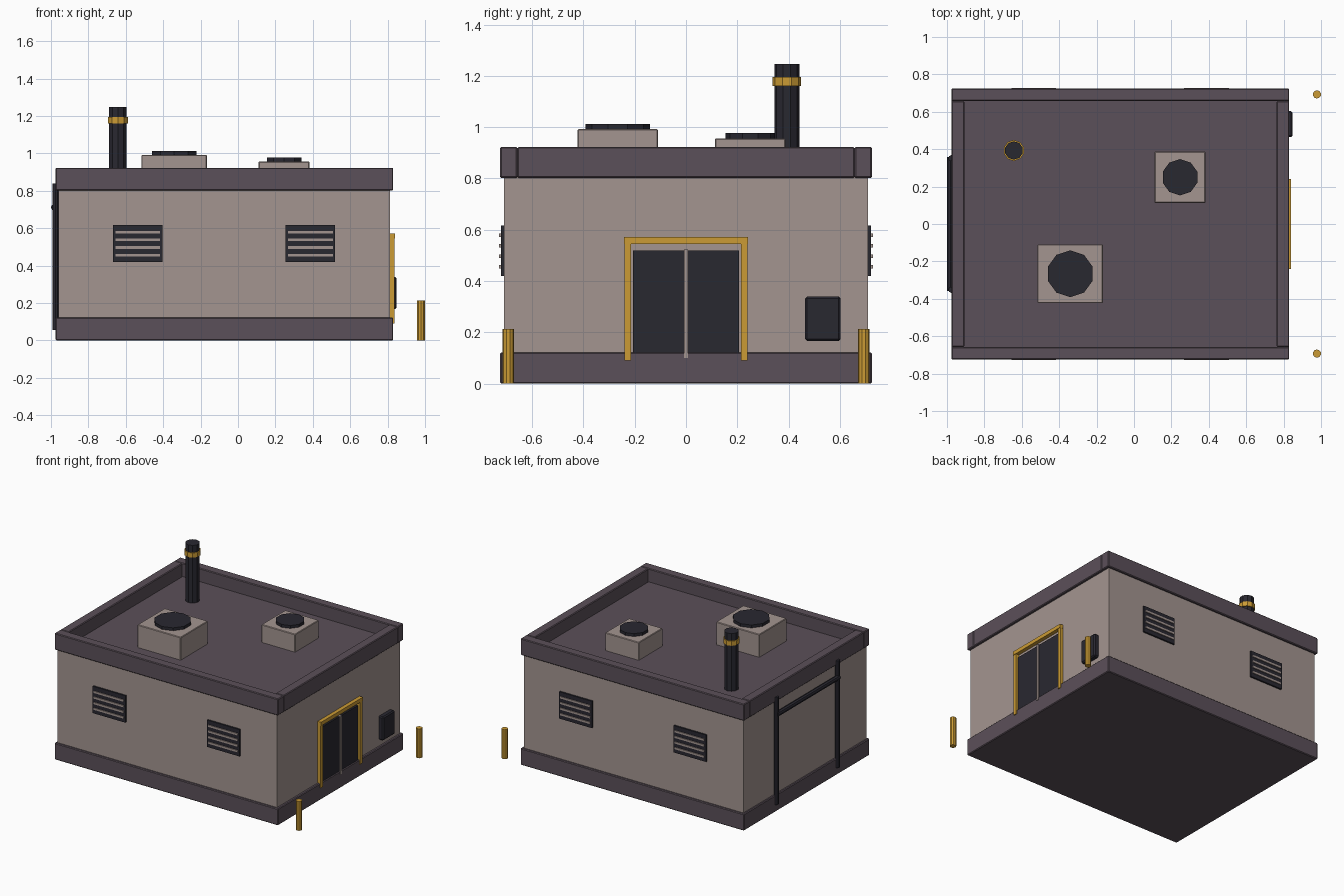
import bpy
from math import pi

if "Cube" in bpy.data.objects:
    bpy.data.objects.remove(bpy.data.objects["Cube"])


def material(name, color):
    m = bpy.data.materials.new(name)
    m.diffuse_color = (*color, 1)
    m.use_nodes = True
    m.node_tree.nodes["Principled BSDF"].inputs["Base Color"].default_value = m.diffuse_color
    return m


WALL = material("plaster", (0.37, 0.30, 0.28))
TRIM = material("trim", (0.105, 0.08, 0.10))
DARK = material("dark_metal", (0.022, 0.021, 0.03))
YELLOW = material("safety_yellow", (0.60, 0.33, 0.035))


def box(name, x, y, z, mat, bevel=0.0):
    """Box from (min, max) ranges on each axis."""
    bpy.ops.mesh.primitive_cube_add(size=1, location=[sum(r) / 2 for r in (x, y, z)])
    o = bpy.context.object
    o.name = name
    o.scale = [r[1] - r[0] for r in (x, y, z)]
    bpy.ops.object.transform_apply(location=False, rotation=False, scale=True)
    o.data.materials.append(mat)
    if bevel:
        b = o.modifiers.new("bevel", "BEVEL")
        b.width = bevel
        b.segments = 1
    return o


def rod(name, x, y, z, r, mat, sides=10):
    """Upright faceted cylinder over the z range."""
    bpy.ops.mesh.primitive_cylinder_add(vertices=sides, radius=r, depth=z[1] - z[0],
                                        location=(x, y, sum(z) / 2))
    o = bpy.context.object
    o.name = name
    o.data.materials.append(mat)
    return o


# Building body
box("base_plinth", (-0.975, 0.83), (-0.725, 0.725), (0, 0.122), TRIM, 0.005)
box("walls", (-0.96, 0.812), (-0.71, 0.71), (0.10, 0.81), WALL)
box("roof_deck", (-0.93, 0.79), (-0.68, 0.68), (0.803, 0.826), TRIM)

# Parapet: long bars at front and back, short bars between them
for side, y in (("front", (-0.725, -0.657)), ("back", (0.657, 0.725))):
    box("parapet_" + side, (-0.975, 0.83), y, (0.802, 0.923), TRIM, 0.005)
for side, x in (("left", (-0.975, -0.907)), ("right", (0.762, 0.83))):
    box("parapet_" + side, x, (-0.657, 0.657), (0.802, 0.923), TRIM, 0.005)

# Roof units with fan discs
for i, (x, y, w, d, top, r) in enumerate(((-0.341, -0.266, 0.35, 0.315, 0.992, 0.125),
                                          (0.246, 0.25, 0.272, 0.275, 0.956, 0.097))):
    box(f"roof_unit_{i}", (x - w / 2, x + w / 2), (y - d / 2, y + d / 2), (0.82, top), WALL, 0.004)
    rod(f"roof_fan_{i}", x, y, (top - 0.01, top + 0.021), r, DARK)

# Exhaust stack
rod("exhaust_stack", -0.642, 0.393, (0.82, 1.247), 0.049, DARK)
rod("exhaust_band", -0.642, 0.393, (1.161, 1.195), 0.056, YELLOW)

# Louvred vents on front and back walls
for s, side in ((-1, "front"), (1, "back")):
    for i, x in enumerate((-0.536, 0.387)):
        y = sorted((s * 0.70, s * 0.722))
        box(f"vent_{side}_{i}", (x - 0.132, x + 0.132), y, (0.42, 0.616), DARK)
        for k in range(4):
            z = 0.456 + 0.041 * k
            ys = sorted((s * 0.715, s * 0.728))
            box(f"vent_slat_{side}_{i}_{k}", (x - 0.12, x + 0.12), ys, (z - 0.007, z + 0.007), WALL)

# Double door with yellow frame
for s, side in ((-1, "left"), (1, "right")):
    box("door_leaf_" + side, (0.80, 0.824), sorted((s * 0.008, s * 0.207)), (0.11, 0.52), DARK)
    box("door_post_" + side, (0.80, 0.836), sorted((s * 0.214, s * 0.24)), (0.09, 0.55), YELLOW)
box("door_lintel", (0.80, 0.84), (-0.241, 0.241), (0.545, 0.572), YELLOW)
box("door_centre_strip", (0.80, 0.834), (-0.008, 0.008), (0.10, 0.523), WALL)

# Utility box beside the door
box("utility_box", (0.80, 0.847), (0.464, 0.603), (0.167, 0.34), DARK, 0.008)

# Pipework on the left wall
for s, side in ((-1, "front"), (1, "back")):
    rod("wall_pipe_" + side, -0.977, s * 0.352, (0.055, 0.838), 0.016, DARK, 8)
cross = rod("wall_pipe_cross", -0.982, 0, (-0.357, 0.357), 0.018, DARK, 8)
cross.rotation_euler.x = pi / 2
cross.location.z = 0.712

# Bollards by the door
for s, side in ((-1, "front"), (1, "back")):
    rod("bollard_" + side, 0.978, s * 0.693, (0, 0.214), 0.022, YELLOW)
